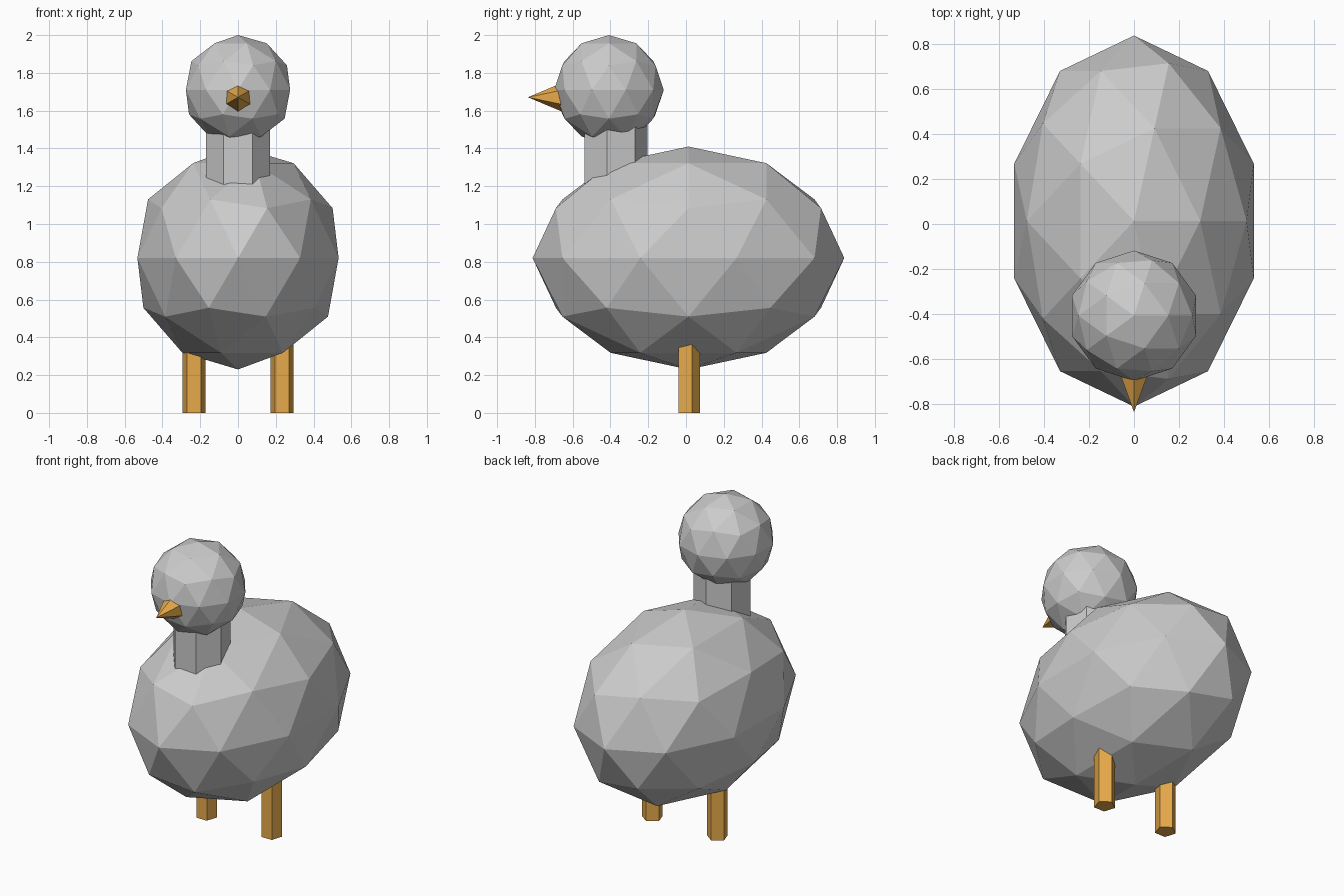
import bpy
from math import pi

if "Cube" in bpy.data.objects:
    bpy.data.objects.remove(bpy.data.objects["Cube"])

orange = bpy.data.materials.new("orange")
orange.diffuse_color = (0.8, 0.4, 0.07, 1)
orange.use_nodes = True
orange.node_tree.nodes["Principled BSDF"].inputs["Base Color"].default_value = orange.diffuse_color


def ball(name, loc, size):
    bpy.ops.mesh.primitive_ico_sphere_add(subdivisions=2, radius=1, location=loc)
    ob = bpy.context.object
    ob.name = name
    ob.scale = size
    return ob


def post(name, sides, radius, x, y, z0, z1):
    bpy.ops.mesh.primitive_cylinder_add(vertices=sides, radius=radius, depth=z1 - z0,
                                        location=(x, y, (z0 + z1) / 2))
    ob = bpy.context.object
    ob.name = name
    return ob


# Faceted body and head, joined by a seven-sided neck
ball("body", (0, 0.013, 0.82), (0.56, 0.825, 0.59))
ball("head", (0, -0.408, 1.71), (0.29, 0.29, 0.29))
post("neck", 7, 0.175, 0, -0.38, 1.1, 1.6)

# Six-sided beak pointing forward
bpy.ops.mesh.primitive_cone_add(vertices=6, radius1=0.084, radius2=0, depth=0.2,
                                location=(0, -0.737, 1.671), rotation=(pi / 2, 0, 0))
beak = bpy.context.object
beak.name = "beak"
beak.data.materials.append(orange)

# Five-sided legs
for side, label in ((-1, "left_leg"), (1, "right_leg")):
    leg = post(label, 5, 0.064, side * 0.233, 0.011, 0, 0.5)
    leg.data.materials.append(orange)
